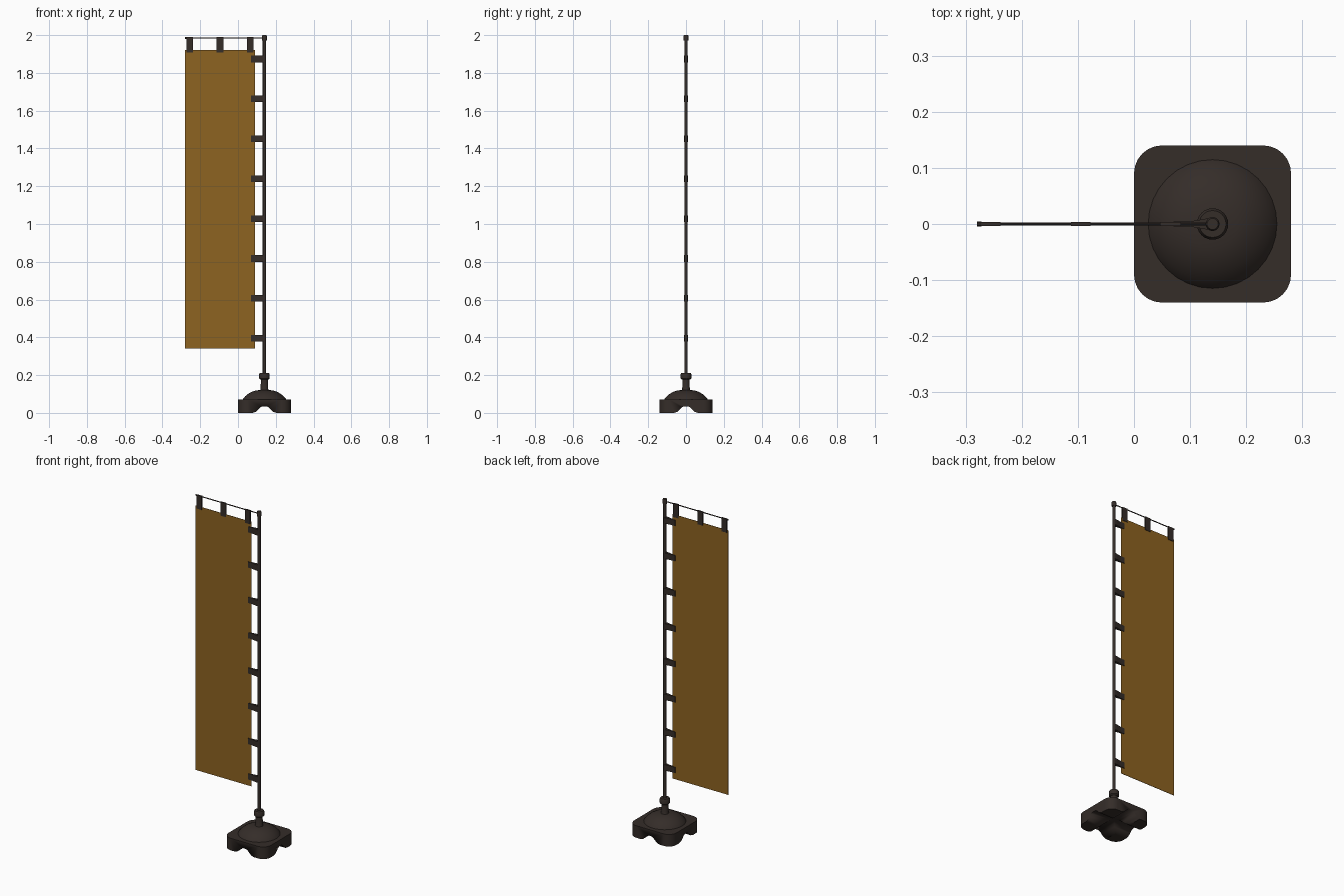
import bpy, bmesh, math
from mathutils import Matrix

if "Cube" in bpy.data.objects:
    bpy.data.objects.remove(bpy.data.objects["Cube"])

CX = 0.14  # pole and base axis


def material(name, color):
    m = bpy.data.materials.new(name)
    m.diffuse_color = (*color, 1)
    m.use_nodes = True
    m.node_tree.nodes["Principled BSDF"].inputs["Base Color"].default_value = m.diffuse_color
    return m


DARK = material("dark_plastic", (0.035, 0.026, 0.022))
CLOTH = material("ochre_cloth", (0.27, 0.125, 0.015))


def finish(name, bm, mat=DARK, smooth=True):
    bmesh.ops.recalc_face_normals(bm, faces=bm.faces)
    me = bpy.data.meshes.new(name)
    bm.to_mesh(me)
    bm.free()
    ob = bpy.data.objects.new(name, me)
    bpy.context.collection.objects.link(ob)
    me.materials.append(mat)
    if smooth:
        bpy.ops.object.select_all(action='DESELECT')
        ob.select_set(True)
        bpy.context.view_layer.objects.active = ob
        bpy.ops.object.shade_smooth_by_angle(angle=math.radians(35))
    return ob


def lathe(name, profile, segs=24):
    # surface of revolution from (radius, z), closed top and bottom
    bm = bmesh.new()
    rings = [[bm.verts.new((CX + r * math.cos(2 * math.pi * i / segs),
                            r * math.sin(2 * math.pi * i / segs), z))
              for i in range(segs)] for r, z in profile]
    for a, b in zip(rings, rings[1:]):
        for i in range(segs):
            j = (i + 1) % segs
            bm.faces.new((a[i], a[j], b[j], b[i]))
    bm.faces.new(rings[0])
    bm.faces.new(rings[-1])
    return finish(name, bm)


def prism(name, pts, vec, mat=DARK, smooth=True, matrix=None):
    # closed outline pushed along a vector
    bm = bmesh.new()
    lo = [bm.verts.new(p) for p in pts]
    hi = [bm.verts.new([p[k] + vec[k] for k in range(3)]) for p in pts]
    bm.faces.new(lo)
    bm.faces.new(hi)
    n = len(pts)
    for i in range(n):
        j = (i + 1) % n
        bm.faces.new((lo[i], lo[j], hi[j], hi[i]))
    if matrix:
        bm.transform(matrix)
    return finish(name, bm, mat, smooth)


def box(name, x0, x1, y, z0, z1, mat=DARK):
    return prism(name, [(x0, -y, z0), (x1, -y, z0), (x1, y, z0), (x0, y, z0)],
                 (0, 0, z1 - z0), mat, False)


# Base: rounded square slab
H, R = 0.14, 0.05
outline = []
for k, (sx, sy) in enumerate(((1, 1), (-1, 1), (-1, -1), (1, -1))):
    for i in range(7):
        a = math.pi / 2 * (k + i / 6)
        outline.append((CX + sx * (H - R) + R * math.cos(a),
                        sy * (H - R) + R * math.sin(a), 0))
slab = prism("base_slab", outline, (0, 0, 0.072))

# Crossed bell-shaped channels under the base
half = [(0.062, 0.0), (0.045, 0.006), (0.033, 0.017), (0.022, 0.029), (0.010, 0.035)]
bell = [(0.062, -0.02)] + half + [(-x, z) for x, z in reversed(half)] + [(-0.062, -0.02)]
for k in range(2):
    m = Matrix.Translation((CX, 0, 0)) @ Matrix.Rotation(k * math.pi / 2, 4, 'Z')
    cut = prism(f"channel_cutter_{k}", [(x, -0.2, z) for x, z in bell], (0, 0.4, 0), matrix=m)
    cut.hide_render = True
    cut.hide_set(True)
    mod = slab.modifiers.new(f"channel_{k}", 'BOOLEAN')
    mod.object = cut
    mod.operation = 'DIFFERENCE'
    mod.solver = 'EXACT'

# Dome on the base, neck and locking collar
lathe("base_dome", [(0.117, 0.068), (0.113, 0.075), (0.102, 0.088), (0.086, 0.101),
                    (0.066, 0.112), (0.044, 0.119), (0.022, 0.121), (0.020, 0.126),
                    (0.019, 0.185)], 32)
lathe("neck_collar", [(0.022, 0.176), (0.028, 0.182), (0.028, 0.205),
                      (0.024, 0.212), (0.010, 0.212)])

# Pole and its cap
lathe("pole", [(0.009, 0.18), (0.009, 1.98)], 16)
lathe("pole_cap", [(0.0125, 1.972), (0.0125, 1.996), (0.010, 2.0)], 16)

# Top rod with end knob
for name, r, x0, x1 in (("top_rod", 0.003, -0.278, CX), ("rod_end", 0.0045, -0.28, -0.272)):
    ring = [(x0, r * math.cos(math.pi * i / 5), 1.985 + r * math.sin(math.pi * i / 5))
            for i in range(10)]
    prism(name, ring, (x1 - x0, 0, 0))

# Banner cloth
box("banner", -0.28, 0.09, 0.001, 0.34, 1.922, CLOTH)

# Loops over the top rod
for i in range(3):
    x = -0.255 + 0.16 * i
    box(f"top_loop_{i}", x - 0.0175, x + 0.0175, 0.004, 1.907, 1.989)

# Straps widening around the pole
side = [(0.07, 0.004), (0.10, 0.0045), (0.128, 0.0095), (CX, 0.0105)]
strap = side + [(x, -y) for x, y in reversed(side)]
for i in range(8):
    z = 0.395 + i * 0.2112
    prism(f"side_strap_{i}", [(x, y, z - 0.0175) for x, y in strap], (0, 0, 0.035), smooth=False)
